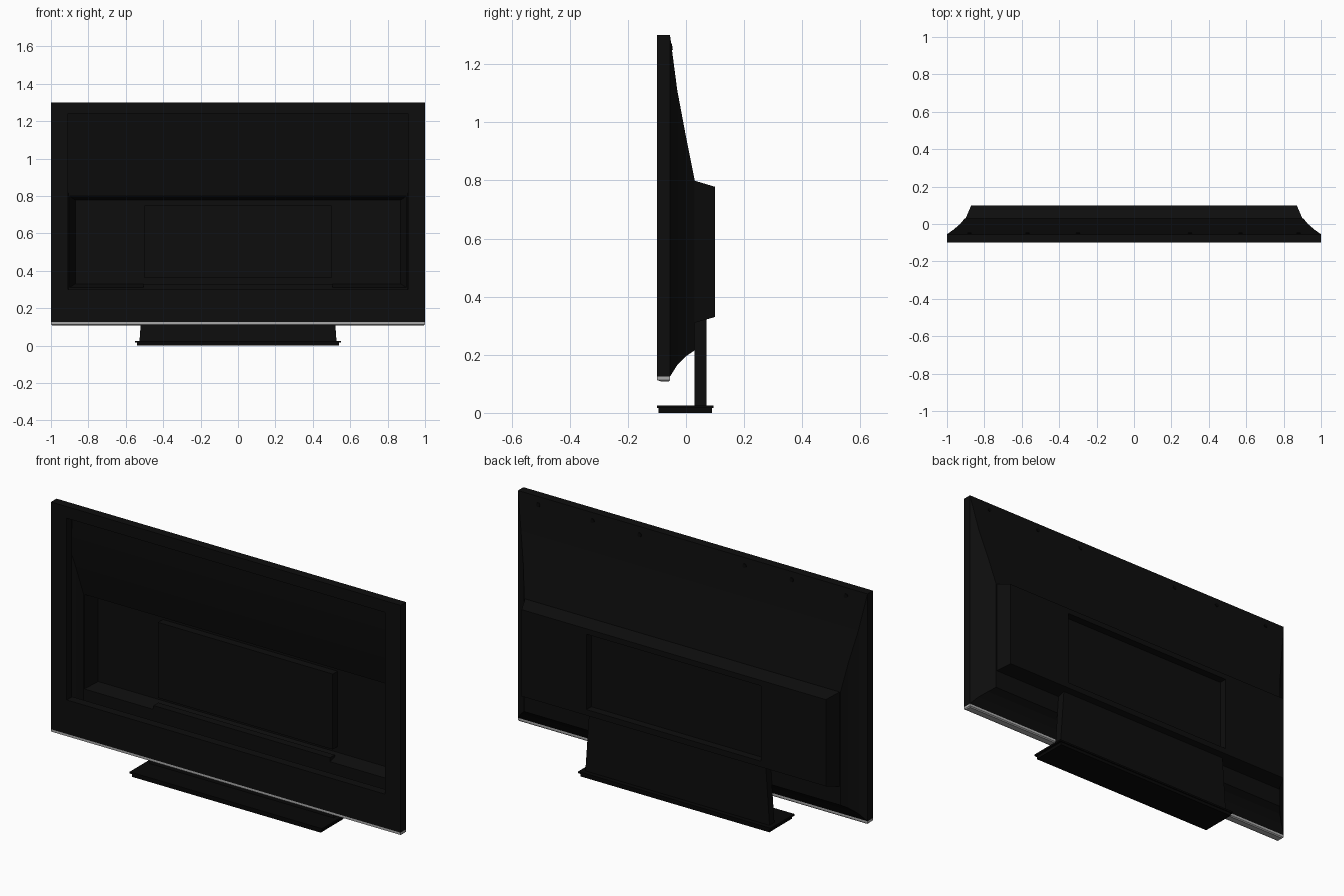
import bpy, bmesh, math

if "Cube" in bpy.data.objects:
    bpy.data.objects.remove(bpy.data.objects["Cube"])


def material(name, r, g, b):
    m = bpy.data.materials.new(name)
    m.use_nodes = True
    m.diffuse_color = (r, g, b, 1)
    m.node_tree.nodes["Principled BSDF"].inputs["Base Color"].default_value = (r, g, b, 1)
    return m


black = material("matte black", 0.004, 0.004, 0.004)
dark = material("deep black", 0.002, 0.002, 0.002)
silver = material("silver trim", 0.4, 0.4, 0.4)


def finish(name, bm, mat):
    bmesh.ops.recalc_face_normals(bm, faces=bm.faces)
    me = bpy.data.meshes.new(name)
    bm.to_mesh(me)
    bm.free()
    me.materials.append(mat)
    ob = bpy.data.objects.new(name, me)
    bpy.context.collection.objects.link(ob)
    return ob


def loft(name, rings, mat, start=False, end=False, close=False):
    """Join a series of rectangles facing y, each (half width, low z, high z, y)."""
    bm = bmesh.new()
    loops = [[bm.verts.new(c) for c in ((-w, y, lo), (w, y, lo), (w, y, hi), (-w, y, hi))]
             for w, lo, hi, y in rings]
    pairs = list(zip(loops, loops[1:]))
    if close:
        pairs.append((loops[-1], loops[0]))
    for a, b in pairs:
        for i in range(4):
            j = (i + 1) % 4
            bm.faces.new((a[i], a[j], b[j], b[i]))
    if start:
        bm.faces.new(loops[0])
    if end:
        bm.faces.new(loops[-1])
    return finish(name, bm, mat)


def slab(name, sections, mat):
    """Stack of rectangles along z, each (half width, front y, back y, z)."""
    bm = bmesh.new()
    loops = [[bm.verts.new(c) for c in ((-w, f, z), (w, f, z), (w, b, z), (-w, b, z))]
             for w, f, b, z in sections]
    for a, b in zip(loops, loops[1:]):
        for i in range(4):
            j = (i + 1) % 4
            bm.faces.new((a[i], a[j], b[j], b[i]))
    bm.faces.new(loops[0])
    bm.faces.new(loops[-1])
    return finish(name, bm, mat)


# Open bezel around the screen area
loft("bezel", [(1, 0.125, 1.3, -0.1), (1, 0.125, 1.3, -0.055),
               (0.91, 0.3, 1.24, -0.055), (0.91, 0.3, 1.24, -0.1)], black, close=True)

# Hollow back cover: sloped shell, raised housing, recessed mounting panel
loft("back_cover", [(1, 0.125, 1.3, -0.055), (0.965, 0.165, 1.11, -0.03),
                    (0.93, 0.195, 0.95, 0), (0.905, 0.215, 0.8, 0.03),
                    (0.9, 0.31, 0.799, 0.03), (0.87, 0.33, 0.778, 0.1),
                    (0.5, 0.36, 0.75, 0.1), (0.5, 0.36, 0.75, 0.06)], black, end=True)

# Silver trim along the lower edge
slab("lower_trim", [(0.995, -0.085, -0.06, 0.108), (1, -0.1, -0.055, 0.113),
                    (1, -0.1, -0.055, 0.125)], silver)

# Stand
slab("stand_column", [(0.527, 0.03, 0.07, 0.02), (0.505, 0.03, 0.07, 0.33)], black)
slab("stand_base", [(0.54, -0.095, 0.09, 0), (0.54, -0.095, 0.09, 0.016),
                    (0.55, -0.1, 0.095, 0.016), (0.55, -0.1, 0.095, 0.025)], dark)

# Screw heads near the top of the back cover
for n, x in enumerate((-0.88, -0.57, -0.3, 0.3, 0.57, 0.88)):
    bm = bmesh.new()
    bmesh.ops.create_cone(bm, cap_ends=True, segments=10, radius1=0.011,
                          radius2=0.011, depth=0.006)
    screw = finish("screw_%d" % (n + 1), bm, dark)
    screw.location = (x, -0.05, 1.26)
    screw.rotation_euler = (math.radians(-82), 0, 0)
